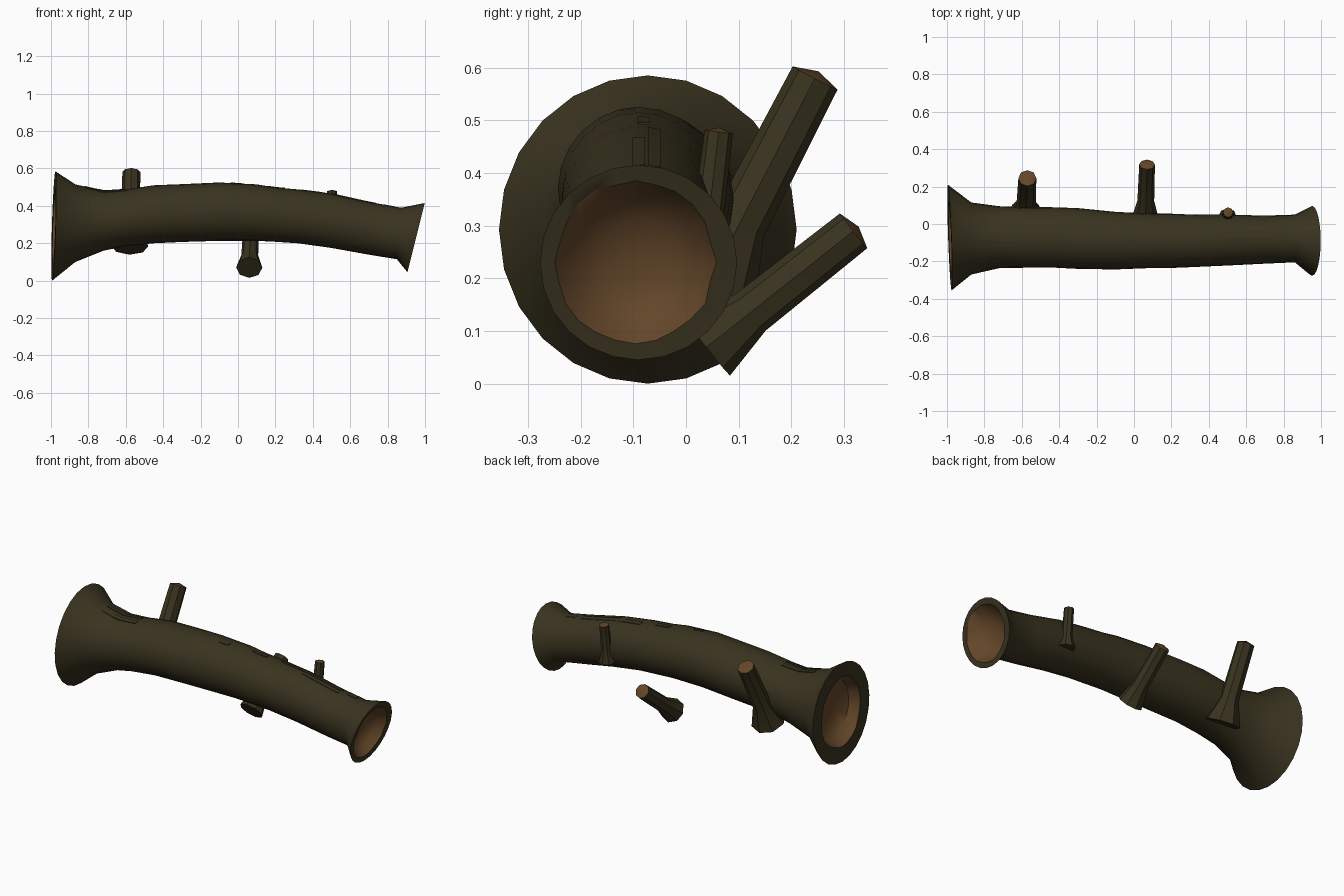
import bpy, bmesh, math, random
from mathutils import Vector

if "Cube" in bpy.data.objects:
    bpy.data.objects.remove(bpy.data.objects["Cube"])

random.seed(4)

def mat(name, c):
    m = bpy.data.materials.new(name)
    m.diffuse_color = (*c, 1)
    m.use_nodes = True
    m.node_tree.nodes["Principled BSDF"].inputs["Base Color"].default_value = m.diffuse_color
    return m

BARK = mat("dark_bark", (0.041, 0.033, 0.0135))
WOOD = mat("cut_wood", (0.125, 0.062, 0.022))

def finish(bm, name, angle):
    bmesh.ops.recalc_face_normals(bm, faces=bm.faces)
    me = bpy.data.meshes.new(name)
    bm.to_mesh(me)
    bm.free()
    me.materials.append(BARK)
    me.materials.append(WOOD)
    ob = bpy.data.objects.new(name, me)
    bpy.context.collection.objects.link(ob)
    bpy.ops.object.select_all(action='DESELECT')
    ob.select_set(True)
    bpy.context.view_layer.objects.active = ob
    bpy.ops.object.shade_smooth_by_angle(angle=math.radians(angle))
    return ob

def skin(bm, rings, mats):
    # bridge consecutive rings, one material per band
    n = len(rings[0])
    for a, b, m in zip(rings, rings[1:], mats):
        for i in range(n):
            f = bm.faces.new((a[i], a[(i + 1) % n], b[(i + 1) % n], b[i]))
            f.material_index = m

# hollow log: x, tilt with z, tilt with y, y low/high, z low/high
outer = [
    (-.985, .03, -.035, -.355, .21, .0, .585),
    (-.87, 0, 0, -.27, .115, .10, .515),
    (-.72, 0, 0, -.236, .095, .16, .48),
    (-.60, 0, 0, -.234, .09, .185, .488),
    (-.45, 0, 0, -.232, .09, .20, .51),
    (-.30, 0, 0, -.24, .085, .207, .516),
    (-.10, 0, 0, -.243, .065, .213, .525),
    (.10, 0, 0, -.235, .055, .213, .515),
    (.20, 0, 0, -.235, .055, .208, .498),
    (.32, 0, 0, -.23, .05, .20, .488),
    (.50, 0, 0, -.222, .05, .175, .465),
    (.70, .05, 0, -.212, .045, .14, .42),
    (.86, .08, 0, -.205, .05, .115, .39),
    (.952, .25, 0, -.277, .097, .045, .415)]
# shallow dished wood inside each mouth
left_hole = [
    (-.885, .03, -.03, -.10, -.04, .265, .325),
    (-.89, .03, -.03, -.18, .03, .19, .40),
    (-.92, .03, -.035, -.245, .095, .12, .47),
    (-.984, .03, -.035, -.27, .125, .09, .50)]
right_hole = [
    (.950, .25, 0, -.247, .056, .075, .387),
    (.905, .22, 0, -.215, .03, .11, .36),
    (.87, .2, 0, -.165, -.015, .15, .31),
    (.86, .2, 0, -.115, -.065, .205, .255)]

def oval(bm, row, n=24):
    x, tz, ty, y0, y1, z0, z1 = row
    yc, zc, ry, rz = (y0 + y1) / 2, (z0 + z1) / 2, (y1 - y0) / 2, (z1 - z0) / 2
    out = []
    for i in range(n):
        a = 2 * math.pi * i / n
        dy, dz = ry * math.cos(a), rz * math.sin(a)
        out.append(bm.verts.new((x + tz * dz + ty * dy, yc + dy, zc + dz)))
    return out

bm = bmesh.new()
rows = left_hole + outer + right_hole
rings = [oval(bm, r) for r in rows]
nl, no = len(left_hole), len(outer)
# ragged edge where bark meets wood
for ring, c in ((rings[nl - 1], (-.0725, .295)), (rings[nl + no], (-.0955, .231))):
    for v in ring:
        k = random.uniform(.96, 1.02)
        v.co.y = c[0] + (v.co.y - c[0]) * k
        v.co.z = c[1] + (v.co.z - c[1]) * k
mats = [1] * (nl - 1) + [0] * (no + 1) + [1] * (len(right_hole) - 1)
skin(bm, rings, mats)
for r in (rings[0], rings[-1]):
    bm.faces.new(r).material_index = 1
finish(bm, "hollow_log", 45)

# broken branches: flared octagonal stubs with a cut wooden tip
def branch(name, base, tip, r_base, r_neck, r_tip, neck):
    base, tip = Vector(base), Vector(tip)
    d = (tip - base).normalized()
    u = Vector((1, 0, 0))
    u = (u - d * u.dot(d)).normalized()
    v = d.cross(u)
    bm = bmesh.new()
    rings = []
    for t, r in ((0, r_base), (neck, r_neck), (1, r_tip)):
        c = base.lerp(tip, t)
        rings.append([bm.verts.new(c + r * (math.cos(a) * u + math.sin(a) * v))
                      for a in [math.pi / 4 * i for i in range(8)]])
    skin(bm, rings, [0, 0])
    bm.faces.new(rings[0])
    # slightly pointed cut end
    apex = bm.verts.new(tip + d * r_tip * .3)
    for i in range(8):
        bm.faces.new((rings[-1][i], rings[-1][(i + 1) % 8], apex)).material_index = 1
    finish(bm, name, 25)

branch("left_branch", (-.58, .04, .185), (-.57, .245, .58), .1, .052, .048, .3)
branch("middle_branch", (.06, .04, .07), (.07, .318, .29), .07, .045, .042, .3)
branch("right_branch", (.5, .035, .25), (.503, .062, .478), .05, .029, .027, .3)

# thin raised bark strips along the top of the log
def top_at(x, y):
    for a, b in zip(outer[1:], outer[2:]):
        if a[0] <= x <= b[0]:
            t = (x - a[0]) / (b[0] - a[0])
            _, _, _, y0, y1, z0, z1 = [p + (q - p) * t for p, q in zip(a, b)]
            k = (y - (y0 + y1) / 2) / ((y1 - y0) / 2)
            return (z0 + z1) / 2 + (z1 - z0) / 2 * math.sqrt(max(0, 1 - k * k))

for i, (x0, x1, y) in enumerate([(-.82, -.6, -.06), (-.82, -.6, -.11), (-.04, .02, -.11),
                                 (.16, .25, -.08), (.34, .74, -.06), (.5, .74, -.09),
                                 (.78, .84, -.065)]):
    bm = bmesh.new()
    rings = []
    for j in range(5):
        x = x0 + (x1 - x0) * j / 4
        rings.append([bm.verts.new((x, y + s * .012, top_at(x, y + s * .012) + h))
                      for s, h in ((-1, -.006), (-1, .003), (1, .003), (1, -.006))])
    skin(bm, rings, [0] * 4)
    bm.faces.new(rings[0])
    bm.faces.new(rings[-1])
    finish(bm, f"bark_strip_{i + 1}", 30)
